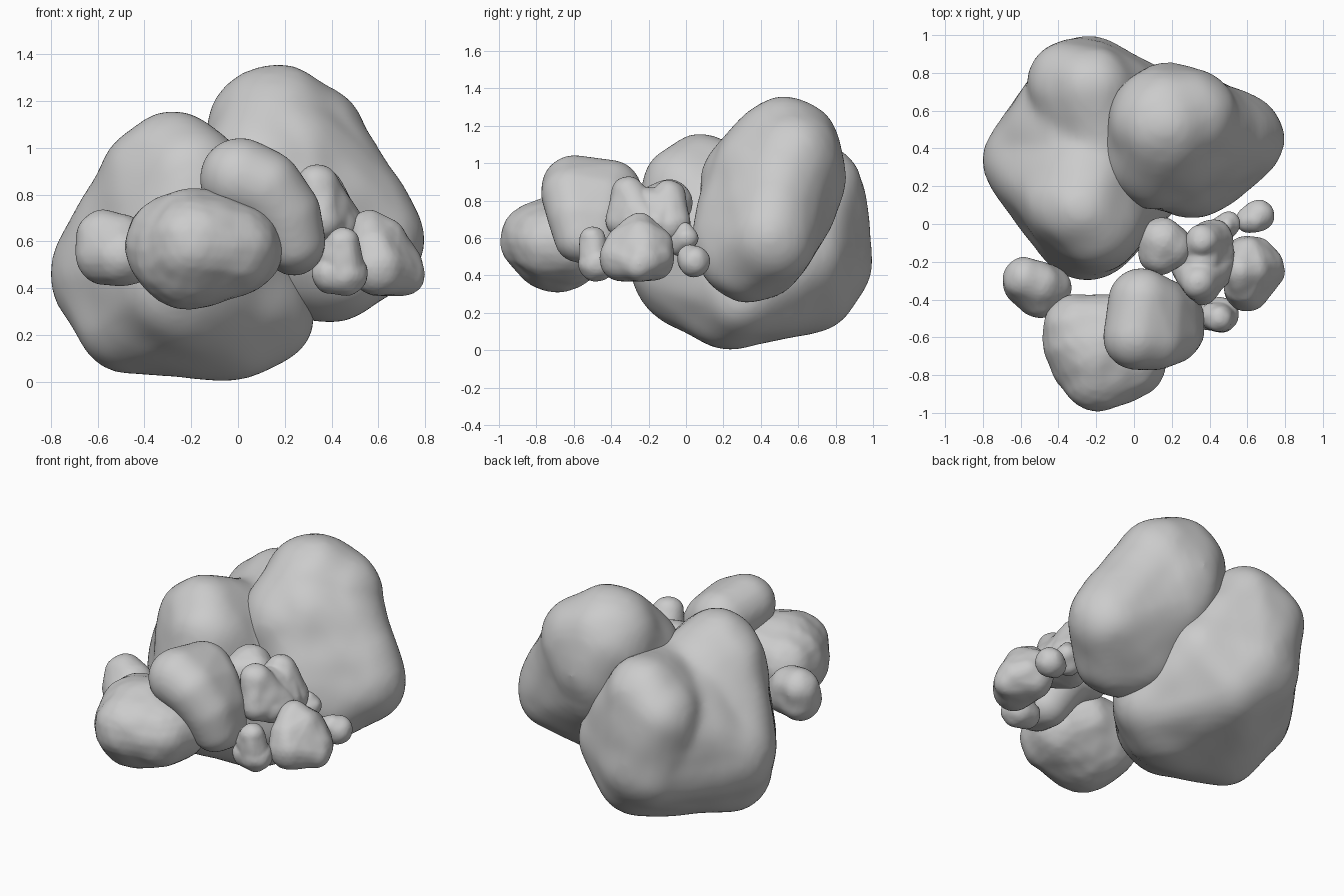
import bpy, bmesh
from mathutils import noise


def add_hull(mesh, spheres):
    """Append the convex hull wrapped around a few spheres (x, y, z, r)."""
    bm = bmesh.new()
    for x, y, z, r in spheres:
        ball = bmesh.ops.create_icosphere(bm, subdivisions=3, radius=r)
        bmesh.ops.translate(bm, vec=(x, y, z), verts=ball["verts"])
    points = [v.co.copy() for v in bm.verts]
    bm.free()
    bm = bmesh.new()
    for p in points:
        bm.verts.new(p)
    bmesh.ops.convex_hull(bm, input=list(bm.verts))
    bmesh.ops.delete(bm, geom=[v for v in bm.verts if not v.link_faces], context='VERTS')
    bmesh.ops.recalc_face_normals(bm, faces=list(bm.faces))
    bm.from_mesh(mesh)
    bm.to_mesh(mesh)
    bm.free()


def rock(name, hulls, voxel, lump, freq, smooth=8):
    """Fuse hulls into one worn boulder with gentle lumps."""
    mesh = bpy.data.meshes.new(name)
    for spheres in hulls:
        add_hull(mesh, spheres)
    obj = bpy.data.objects.new(name, mesh)
    bpy.context.collection.objects.link(obj)
    m = obj.modifiers.new("fuse", 'REMESH')
    m.mode = 'VOXEL'
    m.voxel_size = voxel
    m = obj.modifiers.new("wear", 'SMOOTH')
    m.factor = 0.5
    m.iterations = smooth
    dg = bpy.context.evaluated_depsgraph_get()
    baked = bpy.data.meshes.new_from_object(obj.evaluated_get(dg))
    obj.modifiers.clear()
    obj.data = baked
    offsets = [v.normal * (lump * noise.noise(v.co * freq)) for v in baked.vertices]
    for v, o in zip(baked.vertices, offsets):
        v.co += o
        v.co.z = max(v.co.z, 0)
    for p in baked.polygons:
        p.use_smooth = True
    baked.name = name
    return obj


# Large left boulder: front peak, rear shoulder, shared base filling the valley
base = [(-.52, .34, .46, .285), (-.45, .24, .29, .26), (-.25, .01, .43, .305),
        (-.05, .22, .25, .25), (.08, .30, .30, .25), (-.25, .72, .46, .28),
        (-.15, .67, .34, .25), (.00, .60, .50, .27)]
rock("large_left_boulder", [
    base + [(-.33, .10, .76, .24), (-.28, .70, .72, .25), (-.05, .30, .76, .25)],
    base[:5] + [(-.28, .08, .93, .23), (-.36, .12, .87, .23), (-.20, .00, .85, .25),
                (-.20, .40, .74, .28)],
    base[5:] + [(-.34, .74, .78, .23), (-.22, .72, .87, .23), (-.15, .35, .78, .25)],
], .022, .010, 5, 18)

# Tall right boulder: crown, side lobe and filler between them
crown = [(.16, .53, 1.05, .305), (.12, .36, .90, .285), (.28, .57, 1.03, .265),
         (.19, .58, .92, .28)]
flank = [(.55, .45, .60, .25), (.50, .48, .76, .225), (.40, .32, .49, .24),
         (.30, .285, .60, .26), (.30, .40, .50, .235), (.20, .56, .78, .255)]
rock("tall_right_boulder", [
    crown + [(.20, .55, .75, .25), (.16, .31, .58, .23)],
    flank + [(.17, .33, .55, .23), (.20, .42, .95, .29)],
    flank + [(.27, .55, 1.01, .265), (.13, .37, .90, .28)],
], .022, .010, 5, 16)

# Round front boulder
rock("front_boulder", [[
    (-.26, -.62, .58, .225), (-.20, -.69, .56, .255), (-.19, -.79, .59, .205),
    (.00, -.63, .57, .195), (-.03, -.73, .57, .20), (-.10, -.55, .62, .18),
    (-.30, -.55, .60, .18), (-.20, -.68, .61, .22)]], .014, .007, 9, 5)

# Bean-shaped boulder draped over the front one
bean = [[(.01, -.60, .87, .175), (.04, -.41, .84, .18)],
        [(.11, -.61, .83, .165), (.12, -.44, .80, .165)],
        [(.20, -.59, .72, .155), (.19, -.46, .70, .155)],
        [(.24, -.57, .60, .135), (.24, -.48, .58, .13)]]
rock("bean_boulder", [a + b for a, b in zip(bean, bean[1:])], .014, .003, 5, 16)

# Small left stone
rock("small_left_stone", [[
    (-.58, -.29, .62, .115), (-.50, -.37, .54, .13), (-.45, -.34, .54, .12),
    (-.50, -.32, .60, .12), (-.57, -.31, .54, .125)]], .011, .006, 10, 3)

# Cluster of small stones on the right
rock("inner_stone", [[
    (.15, -.09, .79, .125), (.14, -.15, .77, .12), (.19, -.12, .78, .12)]],
    .010, .005, 12, 3)
rock("twin_peak_stone", [
    [(.34, -.31, .84, .09), (.36, -.34, .69, .09), (.29, -.22, .67, .10),
     (.43, -.22, .67, .105)],
    [(.36, -.09, .82, .09), (.42, -.08, .67, .105), (.30, -.20, .67, .10),
     (.43, -.24, .66, .09)],
    [(.35, -.28, .77, .10), (.37, -.10, .77, .10), (.44, -.15, .68, .09),
     (.42, -.27, .67, .09)]], .010, .005, 12, 3)
rock("outer_right_stone", [[
    (.56, -.25, .65, .085), (.68, -.22, .49, .11), (.60, -.34, .49, .125),
    (.60, -.18, .49, .12), (.71, -.25, .46, .09), (.65, -.16, .50, .09),
    (.62, -.24, .60, .105), (.58, -.33, .57, .10), (.60, -.18, .56, .11)]],
    .010, .005, 12, 3)
rock("front_right_pebble", [
    [(.46, -.48, .46, .095), (.40, -.48, .46, .085)],
    [(.46, -.49, .47, .085), (.45, -.50, .59, .072), (.41, -.49, .54, .07)]],
    .009, .005, 16, 3)
rock("far_right_pebble", [[
    (.66, .045, .475, .085), (.605, .02, .48, .068), (.64, .02, .50, .065)]],
    .009, .004, 16, 3)
rock("gap_pebble", [[
    (.46, -.03, .57, .07), (.50, .00, .60, .065), (.49, -.01, .64, .045)]],
    .009, .004, 16, 3)
